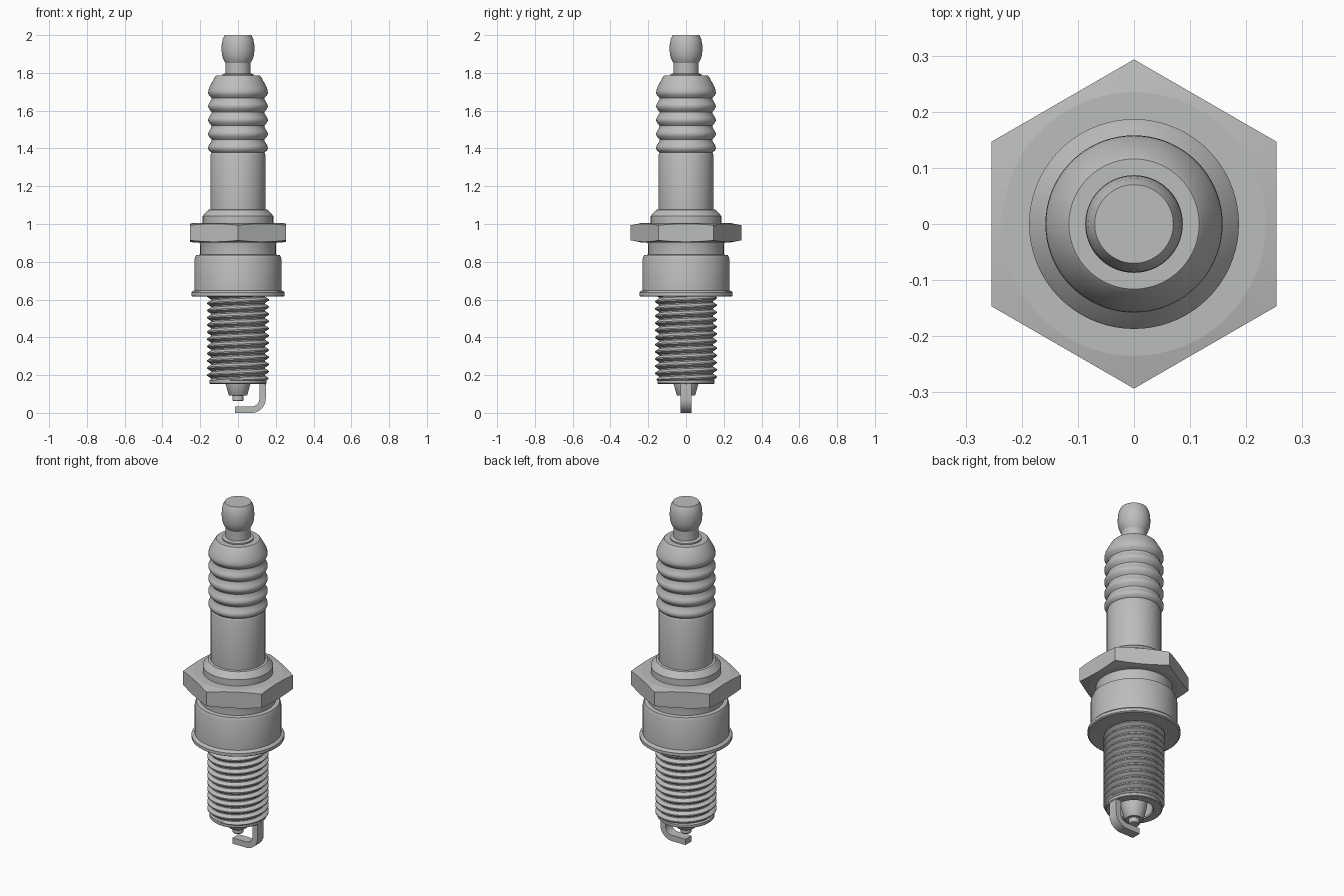
import bpy
import bmesh
from math import sin, cos, pi, radians

if "Cube" in bpy.data.objects:
    bpy.data.objects.remove(bpy.data.objects["Cube"])

SEG = 72

metal = bpy.data.materials.new("plain grey")
metal.use_nodes = True
GREY = (0.50, 0.51, 0.50, 1)
metal.diffuse_color = GREY
metal.node_tree.nodes["Principled BSDF"].inputs["Base Color"].default_value = GREY


def finish(name, bm, angle=30):
    bmesh.ops.remove_doubles(bm, verts=bm.verts, dist=0.0002)
    bmesh.ops.recalc_face_normals(bm, faces=bm.faces)
    mesh = bpy.data.meshes.new(name)
    bm.to_mesh(mesh)
    bm.free()
    mesh.materials.append(metal)
    ob = bpy.data.objects.new(name, mesh)
    bpy.context.collection.objects.link(ob)
    bpy.ops.object.select_all(action='DESELECT')
    ob.select_set(True)
    bpy.context.view_layer.objects.active = ob
    bpy.ops.object.shade_smooth_by_angle(angle=radians(angle))
    return ob


def skin(bm, rings):
    """Join neighbouring closed rings of points with quads and return the vertices."""
    rows = [[bm.verts.new(p) for p in ring] for ring in rings]
    for a, b in zip(rows, rows[1:]):
        for i in range(len(a)):
            j = (i + 1) % len(a)
            bm.faces.new((a[i], a[j], b[j], b[i]))
    return rows


def circle(r, z, n=SEG):
    return [(r * cos(2 * pi * i / n), r * sin(2 * pi * i / n), z) for i in range(n)]


def lathe(name, profile, angle=30):
    """Turn a bottom-to-top list of (radius, height) and cap both ends."""
    bm = bmesh.new()
    rows = skin(bm, [circle(r, z) for r, z in profile])
    bm.faces.new(rows[0])
    bm.faces.new(rows[-1])
    return finish(name, bm, angle)


# Terminal cap with neck and small foot flange
lathe("terminal", [(0.083, 1.77), (0.083, 1.793), (0.066, 1.798), (0.066, 1.852),
                   (0.076, 1.868), (0.084, 1.892), (0.087, 1.92), (0.086, 1.95),
                   (0.081, 1.978), (0.07, 2.0)])

# Ribbed insulator: straight barrel, five rounded ribs, tapered shoulder
profile = [(0.14, 1.0), (0.145, 1.06), (0.145, 1.365), (0.14, 1.378)]
for i in range(5):
    z = 1.405 + 0.0735 * i
    profile += [(0.152, z - 0.018), (0.158, z - 0.006), (0.157, z + 0.006)]
    if i < 4:
        profile += [(0.152, z + 0.015), (0.140, z + 0.034), (0.140, z + 0.042)]
profile += [(0.153, 1.722), (0.122, 1.779), (0.116, 1.785)]
lathe("insulator", profile, 35)

# Collar above the hexagon
lathe("collar", [(0.187, 0.99), (0.187, 1.042), (0.182, 1.049),
                 (0.158, 1.075), (0.142, 1.078)])


# Hexagon with lightly coned top and bottom edges, corners on the y axis
def hex_ring(z_flat, slope):
    ring = []
    for i in range(SEG):
        a = 2 * pi * i / SEG
        local = (a + pi / 6) % (pi / 3) - pi / 6
        r = 0.254 / cos(local)
        ring.append((r * cos(a), r * sin(a), z_flat + slope * (r - 0.235)))
    return ring


bm = bmesh.new()
rows = skin(bm, [circle(0.235, 0.902), hex_ring(0.902, 0.2),
                 hex_ring(1.005, -0.2), circle(0.235, 1.005)])
bm.faces.new(rows[0])
bm.faces.new(rows[-1])
finish("hexagon", bm, 8)

# Shell body: gasket flange, wide barrel, neck under the hexagon
lathe("shell_body", [(0.24, 0.615), (0.247, 0.62), (0.247, 0.637), (0.24, 0.645),
                     (0.23, 0.648), (0.23, 0.815), (0.222, 0.835), (0.2, 0.838),
                     (0.2, 0.885), (0.205, 0.91)])

# Helical thread, fading into the root at both ends
Z0, Z1, PITCH, ROOT, DEPTH = 0.165, 0.635, 0.038, 0.144, 0.019
STEPS = (0, 0.55, 1, 1, 0.55, 0)
TURNS = int((Z1 - Z0) / PITCH) + 2
bm = bmesh.new()
grid = []
for k in range(-len(STEPS), TURNS * len(STEPS)):
    row = []
    for i in range(SEG + 1):
        a = 2 * pi * i / SEG
        z = Z0 + PITCH * (k / len(STEPS) + i / SEG)
        z = min(max(z, Z0), Z1)
        fade = min(1, (z - Z0) / (PITCH * 0.4))
        r = ROOT + DEPTH * STEPS[k % len(STEPS)] * fade
        row.append(bm.verts.new((r * cos(a), r * sin(a), z)))
    grid.append(row)
for a, b in zip(grid, grid[1:]):
    for i in range(SEG):
        bm.faces.new((a[i], a[i + 1], b[i + 1], b[i]))
finish("thread", bm, 35)

# Open mouth of the threaded shell, with its recess
bm = bmesh.new()
rows = skin(bm, [circle(r, z) for r, z in
                 [(0.144, 0.18), (0.151, 0.172), (0.151, 0.158), (0.147, 0.154),
                  (0.105, 0.154), (0.1, 0.16), (0.1, 0.3)]])
bm.faces.new(rows[-1])
finish("shell_mouth", bm)

# Insulator nose and centre electrode
lathe("insulator_nose", [(0.046, 0.093), (0.05, 0.097), (0.066, 0.155), (0.085, 0.3)])
lathe("centre_electrode", [(0.026, 0.062), (0.029, 0.066), (0.029, 0.12)])

# Bent ground strap: rectangular section swept down, round the bend and inwards
HALF_W, THICK, R_OUT = 0.028, 0.034, 0.075
X_OUT = 0.147
stations = [((X_OUT, 0.17), (X_OUT - THICK, 0.17))]
cx, cz = X_OUT - R_OUT, R_OUT
for i in range(11):
    a = -pi / 2 * i / 10
    stations.append(tuple((cx + r * cos(a), cz + r * sin(a))
                          for r in (R_OUT, R_OUT - THICK)))
stations.append(((-0.016, 0), (-0.016, THICK)))
bm = bmesh.new()
rows = skin(bm, [[(o[0], -HALF_W, o[1]), (o[0], HALF_W, o[1]),
                  (n[0], HALF_W, n[1]), (n[0], -HALF_W, n[1])] for o, n in stations])
bm.faces.new(rows[0])
bm.faces.new(rows[-1])
finish("ground_strap", bm)
